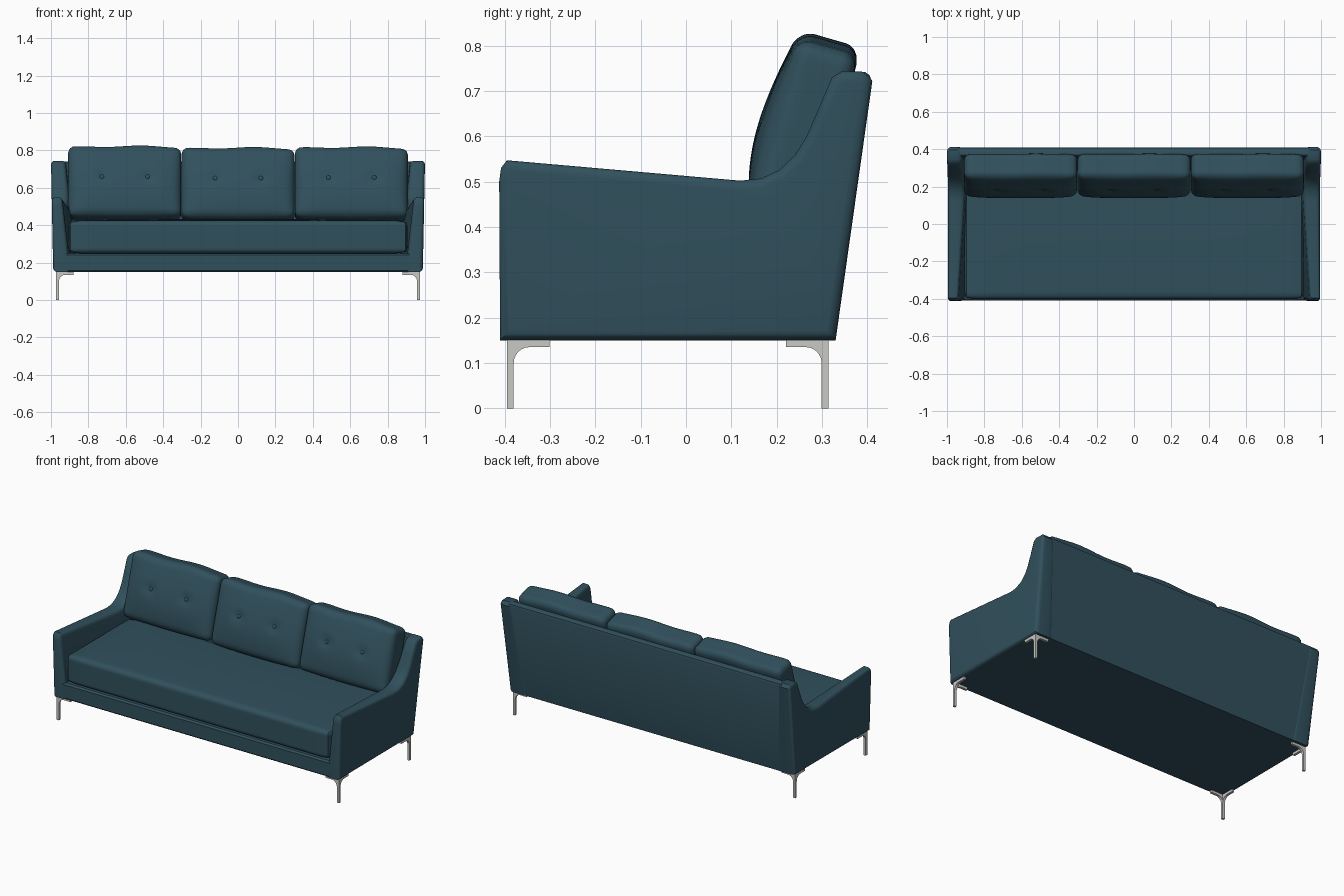
import bpy
import bmesh
import math
from mathutils import Matrix, Vector

if "Cube" in bpy.data.objects:
    bpy.data.objects.remove(bpy.data.objects["Cube"])

parts = []


def material(name, rgb, rough, metal=0.0):
    mat = bpy.data.materials.new(name)
    mat.use_nodes = True
    mat.diffuse_color = (*rgb, 1)
    bsdf = mat.node_tree.nodes["Principled BSDF"]
    bsdf.inputs["Base Color"].default_value = (*rgb, 1)
    bsdf.inputs["Roughness"].default_value = rough
    bsdf.inputs["Metallic"].default_value = metal
    return mat


fabric = material("teal fabric", (0.03, 0.08, 0.108), 0.9)
metal = material("pale grey metal", (0.58, 0.58, 0.56), 0.5)


def finish(name, bm, mat):
    bmesh.ops.recalc_face_normals(bm, faces=bm.faces[:])
    mesh = bpy.data.meshes.new(name)
    bm.to_mesh(mesh)
    bm.free()
    mesh.materials.append(mat)
    obj = bpy.data.objects.new(name, mesh)
    bpy.context.collection.objects.link(obj)
    parts.append(obj)
    return obj


def prism(name, points, place, mat, half=0.05, bevel=0.0):
    """Round-edged slab from a flat profile; place(t, a, b) maps it, t in -1..1."""
    curve = bpy.data.curves.new(name, "CURVE")
    curve.dimensions = "2D"
    curve.fill_mode = "BOTH"
    curve.extrude = half - bevel
    curve.bevel_depth = bevel
    curve.bevel_resolution = 3
    curve.offset = -bevel
    spline = curve.splines.new("POLY")
    spline.points.add(len(points) - 1)
    for target, (a, b) in zip(spline.points, points):
        target.co = (a, b, 0, 1)
    spline.use_cyclic_u = True
    temp = bpy.data.objects.new(name + " helper", curve)
    bpy.context.collection.objects.link(temp)
    graph = bpy.context.evaluated_depsgraph_get()
    mesh = bpy.data.meshes.new_from_object(temp.evaluated_get(graph))
    bm = bmesh.new()
    bm.from_mesh(mesh)
    bpy.data.objects.remove(temp)
    bpy.data.curves.remove(curve)
    bpy.data.meshes.remove(mesh)
    bmesh.ops.remove_doubles(bm, verts=bm.verts[:], dist=0.0001)
    for v in bm.verts:
        v.co = place(v.co.z / half, v.co.x, v.co.y)
    return finish(name, bm, mat)


def soft_box(name, size, radius, deform, matrix, cuts=24):
    """Rounded box whose vertices are then pushed by deform(p)."""
    bm = bmesh.new()
    bmesh.ops.create_cube(bm, size=2)
    bmesh.ops.subdivide_edges(bm, edges=bm.edges[:], cuts=cuts, use_grid_fill=True)
    half = Vector(size) / 2
    for v in bm.verts:
        p = Vector([c * h for c, h in zip(v.co, half)])
        core = Vector([max(radius - h, min(h - radius, c)) for c, h in zip(p, half)])
        v.co = deform(core + (p - core).normalized() * radius)
    bm.transform(matrix)
    return finish(name, bm, fabric)


# Arms: sweeping side profile, thinner towards the top
arm_profile = [(-0.41, 0.15), (-0.412, 0.5), (-0.408, 0.53), (-0.395, 0.547),
               (0.12, 0.502), (0.165, 0.507), (0.205, 0.525), (0.24, 0.558),
               (0.266, 0.6), (0.29, 0.655), (0.322, 0.73), (0.345, 0.744),
               (0.395, 0.742), (0.411, 0.722), (0.33, 0.15)]
for label, side in (("left", 1), ("right", -1)):
    def arm_place(t, y, z):
        inner = 0.873 + 0.114 * (z - 0.15) - 0.055 * y
        outer = 0.988 + 0.02 * (z - 0.15)
        return Vector((side * (inner + (outer - inner) * (t + 1) / 2), y, z))
    prism(label + "_arm", arm_profile, arm_place, fabric, bevel=0.022)


def wide(t, y, z):
    return Vector((0.94 * t, y, z))


# Base rail and sloping back panel
prism("base", [(-0.402, 0.15), (-0.41, 0.158), (-0.41, 0.24), (-0.4, 0.25),
               (0.34, 0.25), (0.328, 0.15)], wide, fabric)
prism("back_panel", [(0.2, 0.15), (0.328, 0.15), (0.409, 0.722), (0.405, 0.735),
                     (0.395, 0.741), (0.37, 0.741), (0.36, 0.733), (0.28, 0.2)],
      wide, fabric)


# Seat cushion with a slight crown
def seat_crown(p):
    if p.z > 0:
        p.z += 0.008 * (1 - (p.x / 0.905) ** 4) * (1 - (p.y / 0.32) ** 2)
    return p


soft_box("seat_cushion", (1.81, 0.63, 0.175), 0.028, seat_crown,
         Matrix.Translation((0, -0.087, 0.337)), cuts=30)

# Back cushions: leaning pillows dimpled at two buttons
WIDTH, DEPTH, HEIGHT = 0.604, 0.14, 0.385
BUTTON_X, BUTTON_Z = 0.122, 0.014


def pillow(p):
    u, v = p.x * 2 / WIDTH, p.z * 2 / HEIGHT
    puff = 0.03 * (1 - u ** 4) * (1 - v ** 2) * (1 - 0.3 * v)
    for bx in (-BUTTON_X, BUTTON_X):
        near = ((p.x - bx) ** 2 + (p.z - BUTTON_Z) ** 2) / 0.0009
        puff -= 0.012 * math.exp(-near)
    front = max(0, -p.y * 2 / DEPTH)
    ripple = 0.004 * math.sin(p.x * 17) * max(0, v)
    return Vector((p.x, p.y - puff * front, p.z + ripple + 0.006 * (1 - u * u) * v))


for label, x, lift in (("right", -0.606, 0.008), ("middle", 0, 0), ("left", 0.606, 0.003)):
    frame = (Matrix.Translation((x, 0.262, 0.613 + lift))
             @ Matrix.Rotation(math.radians(-16), 4, "X"))
    soft_box(label + "_back_cushion", (WIDTH, DEPTH, HEIGHT), 0.035, pillow, frame)
    for number, bx in enumerate((-BUTTON_X, BUTTON_X), 1):
        bm = bmesh.new()
        bmesh.ops.create_uvsphere(bm, u_segments=16, v_segments=8, radius=0.013)
        spot = pillow(Vector((bx, -DEPTH / 2, BUTTON_Z)))
        bm.transform(frame @ Matrix.Translation(spot) @ Matrix.Diagonal((1, 0.5, 1, 1)))
        finish(f"{label}_cushion_button_{number}", bm, fabric)

# Legs: two filleted metal plates meeting at each corner
fillet = [(0.05 - 0.035 * math.cos(a), 0.1 + 0.035 * math.sin(a))
          for a in [math.pi / 2 * i / 6 for i in range(7)]]
leg_profile = [(0, 0), (0.015, 0)] + fillet + [(0.094, 0.135), (0.094, 0.151), (0, 0.151)]
for side, across in ((1, "left"), (-1, "right")):
    for sy, corner_y, along in ((-1, -0.395, "front"), (1, 0.314, "back")):
        def side_plate(t, s, z):
            return Vector((side * (0.965 + 0.0075 * t), corner_y - sy * s, z))

        def cross_plate(t, s, z):
            return Vector((side * (0.9725 - s), corner_y - sy * (0.0075 + 0.0075 * t), z))
        prism(f"{along}_{across}_leg_side", leg_profile, side_plate, metal)
        prism(f"{along}_{across}_leg_cross", leg_profile, cross_plate, metal)

# Smooth shading with crisp edges kept
bpy.ops.object.select_all(action="DESELECT")
for obj in parts:
    obj.select_set(True)
bpy.context.view_layer.objects.active = parts[0]
bpy.ops.object.shade_smooth_by_angle(angle=math.radians(35))
